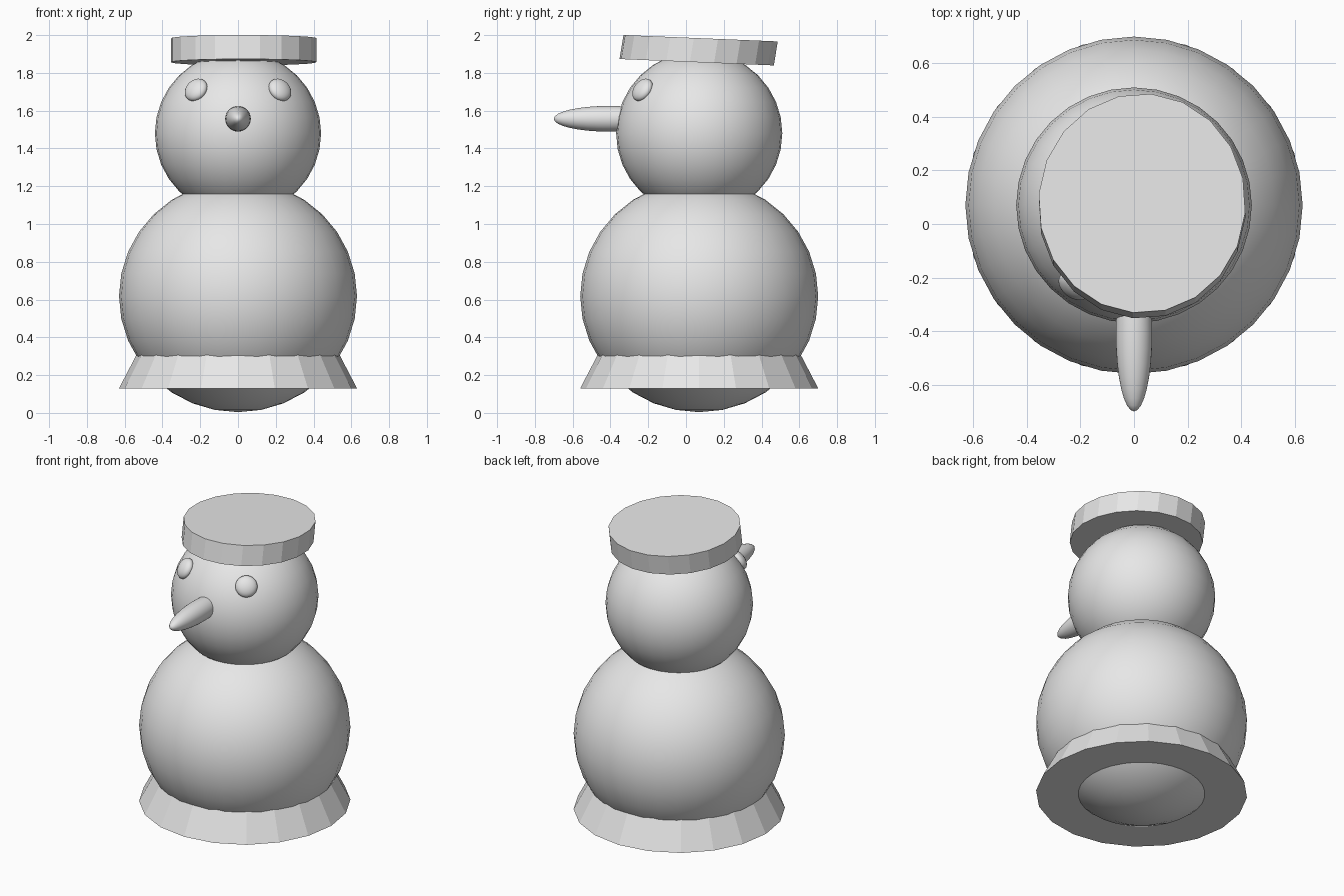
import bpy
import math
from mathutils import Matrix, Vector

if "Cube" in bpy.data.objects:
    bpy.data.objects.remove(bpy.data.objects["Cube"], do_unlink=True)

# One plain colour for everything
grey = bpy.data.materials.new("light grey")
grey.use_nodes = True
colour = (0.8, 0.8, 0.8, 1.0)
grey.diffuse_color = colour
grey.node_tree.nodes["Principled BSDF"].inputs["Base Color"].default_value = colour

MID_Y = 0.07  # depth of the body axis


def finish(name, smooth):
    obj = bpy.context.object
    obj.name = obj.data.name = name
    obj.data.materials.append(grey)
    if smooth:
        bpy.ops.object.shade_smooth()
    return obj


def ellipsoid(name, centre, radii, axis=(0, 0, 1), segments=32, rings=16):
    """Smooth ball whose pole points along axis."""
    bpy.ops.mesh.primitive_uv_sphere_add(segments=segments, ring_count=rings, radius=1)
    obj = finish(name, True)
    turn = Vector(axis).to_track_quat('Z', 'Y').to_matrix().to_4x4()
    obj.data.transform(Matrix.Translation(centre) @ turn @ Matrix.Diagonal((*radii, 1)))
    return obj


# Body and head
ellipsoid("body", (0, MID_Y, 0.618), (0.63, 0.63, 0.614))
head_centre = Vector((0, MID_Y, 1.48))
ellipsoid("head", head_centre, (0.44, 0.44, 0.435))

# Long pointed nose
ellipsoid("nose", (0, -0.41, 1.557), (0.068, 0.068, 0.29), axis=(0, -1, 0))

# Flattened button eyes, facing outward from the head
for side, name in ((-1, "right_eye"), (1, "left_eye")):
    outward = Vector((side * 0.222, -0.30, 0.23))
    ellipsoid(name, head_centre + outward, (0.066, 0.066, 0.037), axis=outward)

# Flared faceted skirt around the foot of the body
bpy.ops.mesh.primitive_cone_add(vertices=20, radius1=0.63, radius2=0.51, depth=0.23,
                                location=(0, MID_Y, 0.245))
finish("base_skirt", False)

# Flat slanted hat: a unit disc sheared into place
bpy.ops.mesh.primitive_cylinder_add(vertices=20, radius=1, depth=1)
hat = finish("hat", False)
lean = Matrix(((0.387, 0, 0, 0.03),
               (0, 0.41, 0.021, 0.067),
               (0, -0.017, 0.127, 1.92),
               (0, 0, 0, 1)))
hat.data.transform(lean @ Matrix.Rotation(math.radians(-5), 4, 'Z'))
